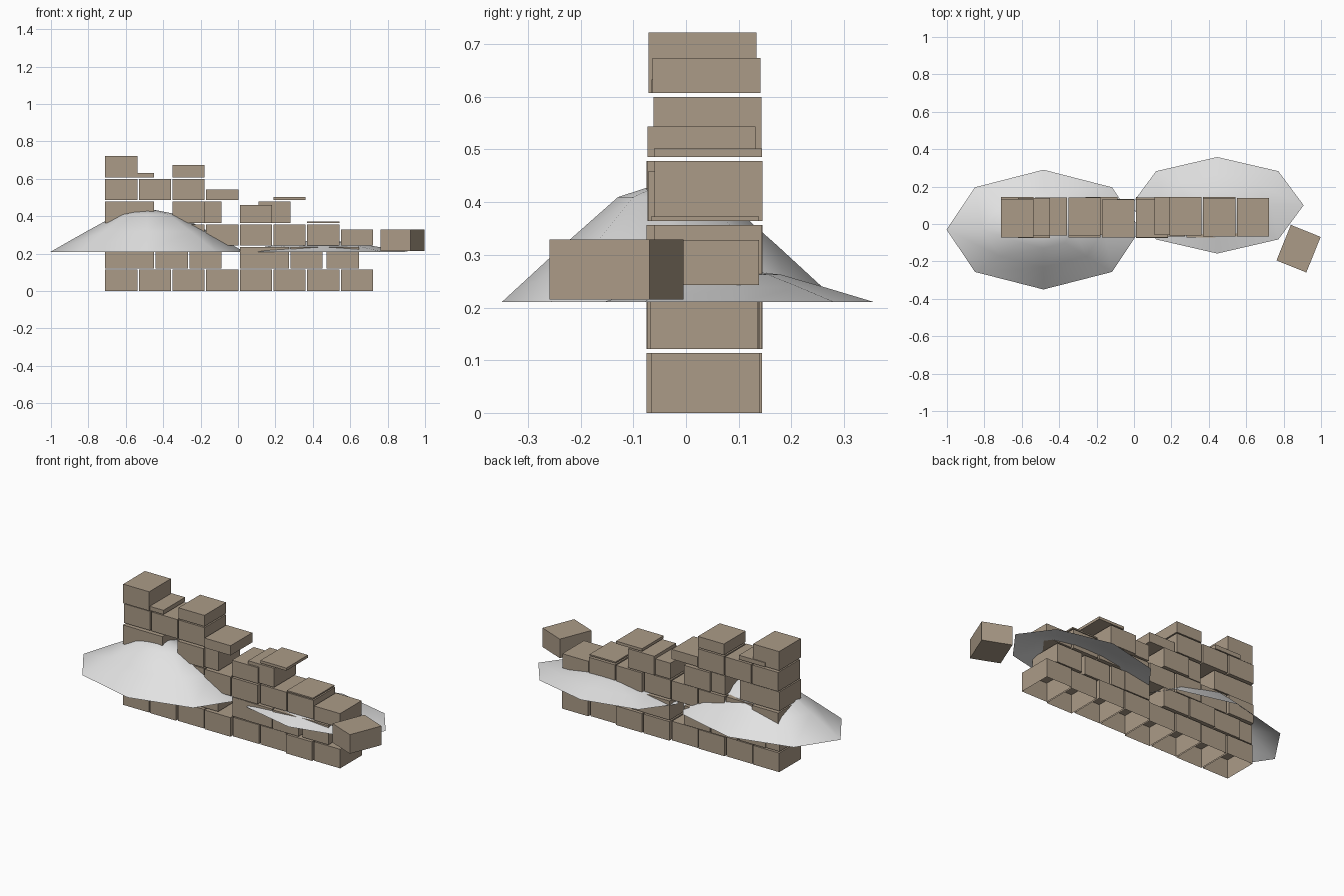
import bpy, bmesh, random
from math import cos, sin, pi, radians

if "Cube" in bpy.data.objects:
    bpy.data.objects.remove(bpy.data.objects["Cube"], do_unlink=True)
random.seed(4)


def material(name, rgb):
    m = bpy.data.materials.new(name)
    m.use_nodes = True
    m.diffuse_color = (*rgb, 1)
    m.node_tree.nodes["Principled BSDF"].inputs["Base Color"].default_value = (*rgb, 1)
    return m


stone = material("tan stone", (0.41, 0.33, 0.245))
snow = material("pale snow", (0.76, 0.76, 0.76))


def finish(bm, name, mat):
    mesh = bpy.data.meshes.new(name)
    bm.to_mesh(mesh)
    bm.free()
    mesh.materials.append(mat)
    ob = bpy.data.objects.new(name, mesh)
    bpy.context.collection.objects.link(ob)
    return ob


WIDTH, DEPTH, HEIGHT = 0.172, 0.205, 0.114
PITCH, COURSE = 0.18, 0.1215


def block(name, x, y, z, height=HEIGHT, open_base=False):
    bm = bmesh.new()
    bmesh.ops.create_cube(bm, size=1)
    if open_base:
        base = [f for f in bm.faces if f.normal.z < -0.5]
        bmesh.ops.delete(bm, geom=base, context="FACES_ONLY")
    for v in bm.verts:
        v.co = (v.co.x * WIDTH, v.co.y * DEPTH, (v.co.z + 0.5) * height)
    ob = finish(bm, name, stone)
    ob.location = (x, y, z)
    return ob


def course(side, start, level, slots, heights={}):
    """One row of blocks; slots count block pitches from the section's start."""
    for s in slots:
        x = start + s * PITCH + WIDTH / 2
        y = 0.035 + random.uniform(-0.009, 0.009)
        block(f"{side}_course_{level + 1}_block", x, y, level * COURSE,
              heights.get(s, HEIGHT), level == 0)


# Two wall sections: whole rows alternate with half-offset rows, broken on top
WHOLE, OFFSET = (0, 1, 2, 3), (0, 0.5, 1.5, 2.5)
TALL, LOW = -0.71, 0.01
course("tall", TALL, 0, WHOLE)
course("tall", TALL, 1, OFFSET)
course("tall", TALL, 2, WHOLE)
course("tall", TALL, 3, (0, 0.5, 2, 2.5))
course("tall", TALL, 4, WHOLE, {3: 0.058})
course("tall", TALL, 5, (0, 0.5, 2), {0.5: 0.025, 2: 0.066})
course("low", LOW, 0, WHOLE)
course("low", LOW, 1, (0, 0.5, 1.5, 2.58))
course("low", LOW, 2, WHOLE, {3: 0.085})
course("low", LOW, 3, (0, 0.55, 2), {0: 0.095, 2: 0.008})
course("low", LOW, 4, (1,), {1: 0.016})

# Fallen block beside the wall
fallen = block("fallen_block", 0.88, -0.132, 0.215)
fallen.rotation_euler.z = radians(-22)


def drift(name, cx, cy, rx, ry, peak):
    """Open eight-sided mound made of shrinking rings."""
    bm = bmesh.new()
    rings = []
    for r, h in ((1, 0), (0.63, 0.47), (0.31, 0.86)):
        rings.append([bm.verts.new((cx + rx * r * cos(i * pi / 4),
                                    cy + ry * r * sin(i * pi / 4), 0.21 + peak * h))
                      for i in range(8)])
    top = bm.verts.new((cx, cy, 0.21 + peak))
    for i in range(8):
        j = (i + 1) % 8
        for a, b in zip(rings, rings[1:]):
            bm.faces.new((a[i], a[j], b[j], b[i]))
        bm.faces.new((rings[-1][i], rings[-1][j], top))
    for f in bm.faces:
        f.smooth = True
    return finish(bm, name, snow)


# Snow drifts lying through the wall
drift("large_snow_drift", -0.484, -0.03, 0.518, 0.32, 0.232)
drift("small_snow_drift", 0.445, 0.1, 0.462, 0.258, 0.061)
